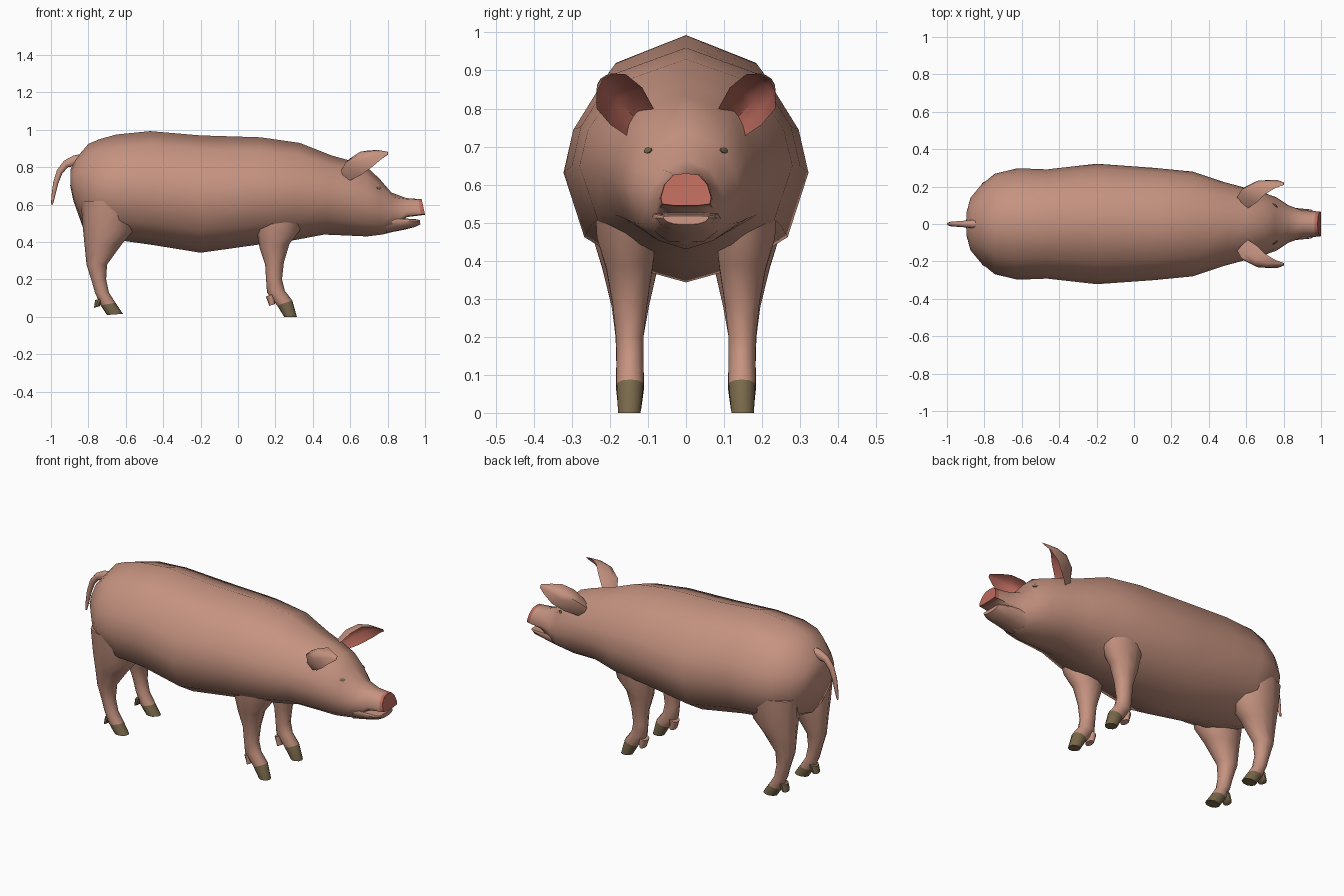
import bpy, bmesh, math
from mathutils import Vector

cube = bpy.data.objects.get("Cube")
if cube:
    bpy.data.objects.remove(cube, do_unlink=True)


def material(name, rgb):
    m = bpy.data.materials.new(name)
    m.use_nodes = True
    m.diffuse_color = (*rgb, 1)
    bsdf = next(n for n in m.node_tree.nodes if n.type == 'BSDF_PRINCIPLED')
    bsdf.inputs["Base Color"].default_value = (*rgb, 1)
    bsdf.inputs["Roughness"].default_value = 0.8
    return m


SKIN = material("pink_skin", (0.56, 0.29, 0.215))
RED = material("red_flesh", (0.50, 0.145, 0.11))
HOOF = material("olive_hoof", (0.19, 0.14, 0.07))


def half_profile(pts):
    """Mirror a half outline (top to bottom) into a closed ring of (side, height)."""
    return pts + [(-u, v) for u, v in reversed(pts[1:-1])]


TORSO = half_profile([(0, 1), (.63, .88), (.92, .64), (1, .46), (.83, .19), (.42, .06), (0, 0)])
MUZZLE = half_profile([(0, 1), (.5, .95), (.85, .65), (1, .25), (.95, .05), (.45, 0), (0, 0)])
JAW = [(u, 1 - v) for u, v in MUZZLE]
ROUND = [(math.sin(math.tau * k / 10), .5 + .5 * math.cos(math.tau * k / 10)) for k in range(10)]


def ring(a, b, y, w, profile):
    """Ring spanning point a (height 1) to point b (height 0) in the xz plane."""
    return [Vector((b[0] + (a[0] - b[0]) * v, y + u * w, b[1] + (a[1] - b[1]) * v))
            for u, v in profile]


def loft(name, rings, mats, rule=lambda i, j: 0, end_mat=0, mirror=False, angle=50):
    bm = bmesh.new()
    vs = [[bm.verts.new(p) for p in r] for r in rings]
    n = len(vs[0])
    for i in range(len(vs) - 1):
        for j in range(n):
            k = (j + 1) % n
            f = bm.faces.new((vs[i][j], vs[i][k], vs[i + 1][k], vs[i + 1][j]))
            f.material_index = rule(i, j)
    bm.faces.new(vs[0])
    bm.faces.new(vs[-1]).material_index = end_mat
    bmesh.ops.recalc_face_normals(bm, faces=bm.faces)
    mesh = bpy.data.meshes.new(name)
    bm.to_mesh(mesh)
    bm.free()
    for m in mats:
        mesh.materials.append(m)
    ob = bpy.data.objects.new(name, mesh)
    bpy.context.collection.objects.link(ob)
    if mirror:
        mod = ob.modifiers.new("mirror", 'MIRROR')
        mod.use_axis = (False, True, False)
        mod.use_mirror_merge = False
    bpy.ops.object.select_all(action='DESELECT')
    ob.select_set(True)
    bpy.context.view_layer.objects.active = ob
    bpy.ops.object.shade_smooth_by_angle(angle=math.radians(angle))
    return ob


# Body, head and upper snout: (top point, bottom point, half width)
body_rows = [
    ((-.895, .79), (-.897, .70), .06), ((-.868, .845), (-.88, .62), .14),
    ((-.80, .925), (-.83, .48), .21), ((-.74, .95), (-.75, .44), .268),
    ((-.65, .975), (-.60, .405), .298), ((-.47, .993), (-.46, .385), .292),
    ((-.20, .97), (-.20, .343), .322), ((.12, .96), (.10, .385), .30),
    ((.33, .93), (.30, .41), .28), ((.50, .863), (.46, .44), .225),
    ((.60, .835), (.58, .435), .195), ((.69, .80), (.69, .43), .168),
    ((.755, .74), (.77, .44), .142), ((.82, .665), (.83, .455), .10)]
snout_rows = [((.90, .635), (.90, .533), .073), ((.965, .63), (.978, .543), .068),
              ((.982, .63), (1.0, .545), .066)]
rings = [ring(a, b, 0, w, TORSO) for a, b, w in body_rows]
rings += [ring(a, b, 0, w, MUZZLE) for a, b, w in snout_rows]
body = loft("body_and_head", rings, [SKIN, RED],
            lambda i, j: int(i == len(rings) - 2), end_mat=1)

# Lower jaw
jaw_rows = [((.79, .53), (.79, .447), .095), ((.88, .526), (.88, .464), .084),
            ((.945, .523), (.945, .48), .078), ((.972, .518), (.975, .495), .06)]
loft("lower_jaw", [ring(a, b, 0, w, JAW) for a, b, w in jaw_rows], [SKIN])


# Legs: (back x, back z, front x, front z, inner y, outer y); the last span is the hoof
def legs(name, rows):
    rs = [ring((x1, z1), (x0, z0), (y0 + y1) / 2, (y1 - y0) / 2, ROUND)
          for x0, z0, x1, z1, y0, y1 in rows]
    loft(name, rs, [SKIN, HOOF], lambda i, j: int(i == len(rs) - 2), end_mat=1, mirror=True)


legs("hind_legs", [
    (-.84, .62, -.54, .62, .06, .262), (-.83, .48, -.56, .46, .045, .252),
    (-.82, .38, -.62, .39, .07, .225), (-.81, .28, -.70, .28, .095, .198),
    (-.785, .20, -.705, .20, .11, .187), (-.765, .13, -.69, .13, .11, .185),
    (-.735, .062, -.655, .075, .108, .186), (-.70, .01, -.615, .016, .116, .18)])
legs("fore_legs", [
    (.08, .58, .36, .58, .10, .245), (.10, .46, .33, .46, .075, .238),
    (.115, .37, .275, .39, .085, .213), (.145, .28, .245, .29, .10, .195),
    (.15, .20, .235, .20, .11, .186), (.155, .13, .25, .14, .11, .184),
    (.21, .06, .29, .088, .11, .184), (.247, 0, .315, 0, .118, .18)])


# Dewclaws behind the feet
def dewclaws(name, top, tip, mat):
    rs = [ring((x + r, z), (x - r, z - r * .6), .142, w, ROUND)
          for (x, z), r, w in ((top, .026, .032), (tip, .015, .03))]
    loft(name, rs, [mat], mirror=True)


dewclaws("hind_dewclaws", (-.738, .105), (-.755, .057), HOOF)
dewclaws("fore_dewclaws", (.175, .125), (.182, .068), SKIN)

# Ears: cupped scoops, each row giving inner edge, back ridge and outer edge
ear_rows = [
    ((.61, .085, .80), (.55, .14, .78), (.59, .15, .725)),
    ((.655, .115, .855), (.575, .185, .825), (.655, .198, .757)),
    ((.70, .158, .89), (.64, .217, .865), (.715, .235, .80)),
    ((.75, .19, .892), (.71, .225, .878), (.765, .236, .842)),
    ((.803, .21, .882), (.80, .218, .88), (.803, .222, .868))]


def ear_ring(inner, ridge, outer):
    a, m, b = Vector(inner), Vector(ridge), Vector(outer)
    mid = (a + b) / 2

    def arc(t, depth):
        return a.lerp(b, t) + (m - mid) * depth * 4 * t * (1 - t)
    return [arc(t, 1) for t in (0, .25, .5, .75, 1)] + [arc(t, .75) for t in (.75, .5, .25)]


loft("ears", [ear_ring(*r) for r in ear_rows], [SKIN, RED],
     lambda i, j: int(j >= 4), mirror=True)

# Tail: curved taper given as (upper point, lower point, half thickness)
tail_rows = [((-.82, .875), (-.84, .80), .028), ((-.88, .862), (-.875, .805), .022),
             ((-.93, .835), (-.91, .80), .017), ((-.968, .785), (-.94, .765), .015),
             ((-.988, .72), (-.962, .71), .013), ((-.997, .65), (-.977, .648), .01),
             ((-1.0, .60), (-.99, .60), .005)]
loft("tail", [ring(a, b, 0, w, ROUND) for a, b, w in tail_rows], [SKIN])

# Eyes: thin plates laid on the head surface
hit, spot, normal, _ = body.closest_point_on_mesh(Vector((.76, .108, .695)))
rot = normal.to_track_quat('Z', 'Y')
eye = [[spot + rot @ Vector((.016 * math.cos(t) * s, .009 * math.sin(t) * s, h))
        for t in (math.tau * k / 8 for k in range(8))]
       for s, h in ((1, -.004), (1, .002), (.6, .004))]
loft("eyes", eye, [HOOF], mirror=True)
